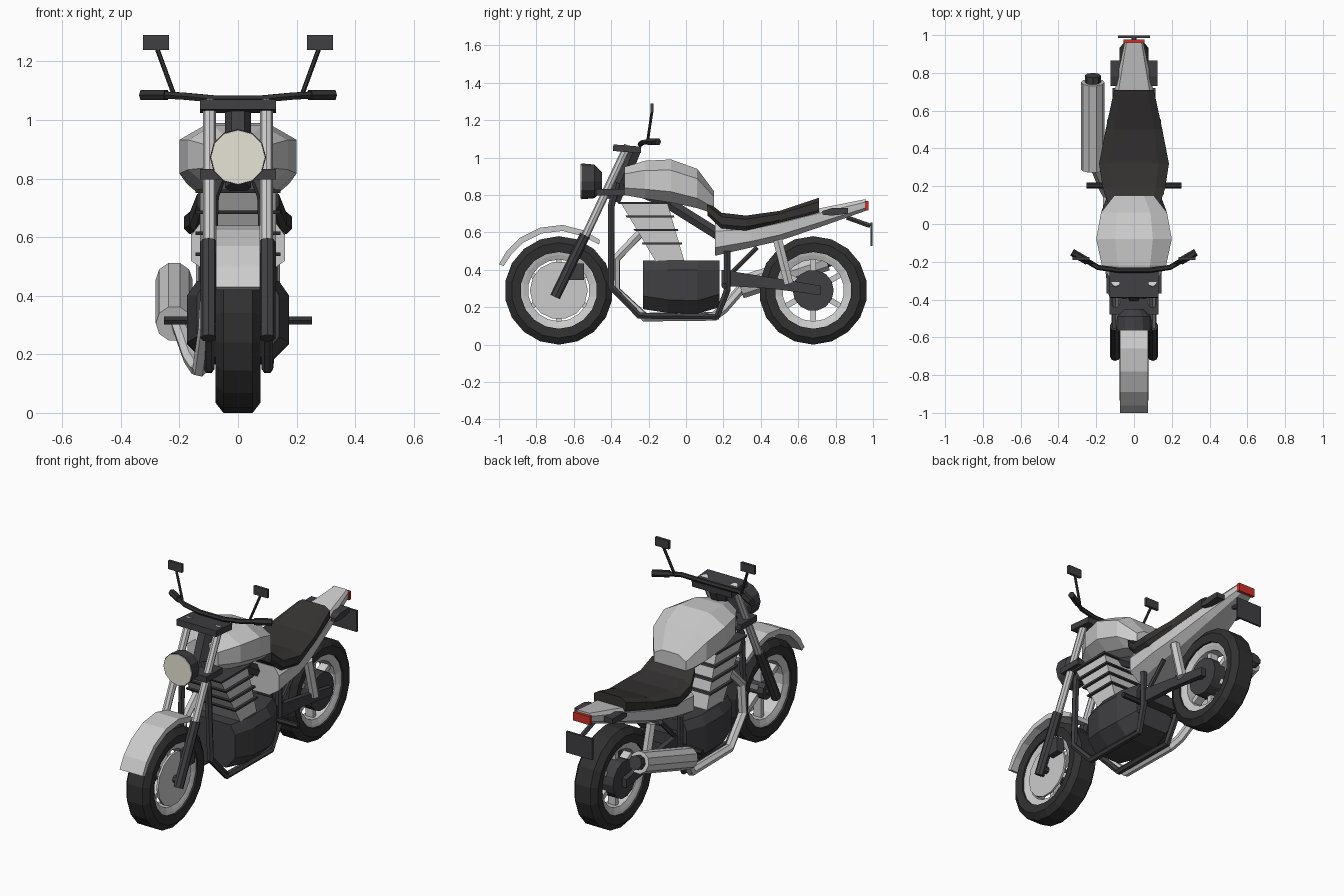
import bpy, bmesh
from math import sin, cos, pi
from mathutils import Vector, Matrix

if "Cube" in bpy.data.objects:
    bpy.data.objects.remove(bpy.data.objects["Cube"])


def mat(name, *rgb):
    m = bpy.data.materials.new(name)
    m.diffuse_color = (*rgb, 1)
    m.use_nodes = True
    m.node_tree.nodes["Principled BSDF"].inputs["Base Color"].default_value = m.diffuse_color
    return m


BLACK = mat("black_rubber", 0.03, 0.03, 0.03)
DARK = mat("dark_metal", 0.05, 0.05, 0.055)
SEAT = mat("seat_cover", 0.035, 0.033, 0.032)
RED = mat("red_lens", 0.6, 0.03, 0.02)
CREAM = mat("cream_lens", 0.8, 0.78, 0.68)


def add(name, data, m=None):
    o = bpy.data.objects.new(name, data)
    bpy.context.collection.objects.link(o)
    if m:
        data.materials.append(m)
    return o


def mesh(name, bm, m=None, mirror=False):
    bmesh.ops.recalc_face_normals(bm, faces=bm.faces)
    me = bpy.data.meshes.new(name)
    bm.to_mesh(me)
    bm.free()
    o = add(name, me, m)
    if mirror:
        o.modifiers.new("mirror", 'MIRROR')
    return o


def loft(name, rings, m=None, mirror=False, loop=False):
    """Bridge equal point rings; cap the ends, or close into a loop."""
    bm = bmesh.new()
    vs = [[bm.verts.new(p) for p in r] for r in rings]
    n = len(vs[0])
    for a, b in zip(vs, vs[1:] + (vs[:1] if loop else [])):
        for i in range(n):
            j = (i + 1) % n
            bm.faces.new((a[i], a[j], b[j], b[i]))
    if not loop:
        bm.faces.new(vs[0])
        bm.faces.new(vs[-1])
    return mesh(name, bm, m, mirror)


def box(name, c, size, m=None, mirror=False, tilt=0):
    bm = bmesh.new()
    bmesh.ops.create_cube(bm, size=1, matrix=Matrix.Translation(c)
                          @ Matrix.Rotation(tilt, 4, 'X') @ Matrix.Diagonal((*size, 1)))
    return mesh(name, bm, m, mirror)


def tube(name, pts, r, m=None, mirror=False, res=1):
    cu = bpy.data.curves.new(name, 'CURVE')
    cu.dimensions = '3D'
    cu.bevel_depth, cu.bevel_resolution, cu.use_fill_caps = r, res, True
    for s in ((1, -1) if mirror else (1,)):
        sp = cu.splines.new('POLY')
        sp.points.add(len(pts) - 1)
        for q, p in zip(sp.points, pts):
            q.co = (p[0] * s, p[1], p[2], 1)
        sp.use_smooth = False
    return add(name, cu, m)


def wheel_ring(name, y, profile, m=None, n=18):
    """Spin an (x, radius) profile round the axle at (y, 0.29)."""
    return loft(name, [[(x, y + r * sin(2 * pi * i / n), 0.29 - r * cos(2 * pi * i / n))
                        for x, r in profile] for i in range(n)], m, loop=True)


def disc(name, y, x0, x1, r, m=None, n=14, z=0.29):
    return loft(name, [[(x, y + r * cos(2 * pi * i / n), z + r * sin(2 * pi * i / n))
                        for i in range(n)] for x in (x0, x1)], m)


# wheels
for side, y in (("front", -0.68), ("rear", 0.68)):
    wheel_ring(side + "_tyre", y, [(-.05, .29), (.05, .29), (.077, .255), (.07, .205),
                                   (-.07, .205), (-.077, .255)], BLACK)
    wheel_ring(side + "_rim", y, [(-.06, .208), (.06, .208), (.055, .19), (.045, .165),
                                  (-.045, .165), (-.055, .19)])
    bm = bmesh.new()
    for i in range(6):
        bmesh.ops.create_cube(bm, size=1, matrix=Matrix.Translation((0, y, .29))
                              @ Matrix.Rotation(i * pi / 3, 4, 'X')
                              @ Matrix.Translation((0, 0, .1))
                              @ Matrix.Diagonal((.05, .03, .15, 1)))
    mesh(side + "_spokes", bm)
    disc(side + "_axle", y, -.11, .11, .022, DARK, 8)
    disc(side + "_hub", y, -.06, .06, .05, DARK, 10)
disc("front_brake_disc", -.68, .05, .062, .155)
box("front_brake_caliper", (.075, -.585, .39), (.05, .08, .09), DARK)
disc("rear_brake_drum", .68, -.075, .075, .11, DARK)

# front fender
outer = [(-1.0, .43), (-.96, .5), (-.89, .57), (-.78, .625), (-.66, .64), (-.55, .612), (-.46, .56)]
inner = [(-.975, .42), (-.935, .48), (-.87, .545), (-.77, .595), (-.66, .608), (-.56, .582), (-.465, .535)]
loft("front_fender", [[(-.075, *o), (.075, *o), (.075, *i), (-.075, *i)]
                      for o, i in zip(outer, inner)])

# fork, clamps and steering head
tube("fork_tube", [(.097, -.6, .45), (.097, -.31, 1.065)], .022, None, True, 2)
tube("fork_lower", [(.1, -.7, .255), (.1, -.54, .585)], .028, DARK, True, 2)
box("lower_clamp", (0, -.405, .815), (.26, .15, .035), DARK)
box("upper_clamp", (0, -.315, 1.047), (.26, .15, .035), DARK, tilt=-.08)
tube("steering_head", [(0, -.39, .77), (0, -.28, 1.04)], .045, DARK)

# headlight
loft("headlight_shell", [[(r * sin(i * pi / 6), y, .873 + r * cos(i * pi / 6)) for i in range(12)]
                         for y, r in ((-.56, .096), (-.49, .09), (-.45, .05))], DARK)
loft("headlight_lens", [[(r * sin(i * pi / 6), y, .873 + r * cos(i * pi / 6)) for i in range(12)]
                        for y, r in ((-.55, .094), (-.564, .092))], CREAM)

# handlebar and mirrors
bar = [(.08, -.245, 1.072), (.19, -.23, 1.082), (.25, -.195, 1.085), (.32, -.155, 1.085)]
tube("handlebar", [(-x, y, z) for x, y, z in bar[::-1]] + bar, .014, BLACK)
tube("handle_grip", [(.245, -.198, 1.085), (.328, -.15, 1.085)], .02, BLACK, True)
tube("mirror_stem", [(.22, -.205, 1.09), (.275, -.183, 1.24)], .008, BLACK, True)
box("mirror", (.28, -.182, 1.265), (.09, .016, .05), DARK, True)


# body shells: each section is y, half width, bottom z, top z
def shell(name, secs, top, lo, m=None):
    rings = []
    for y, w, zb, zt in secs:
        h = zt - zb
        half = [(w * top, zt), (w, zt - .25 * h), (w, zb + .25 * h), (w * lo, zb)]
        rings.append([(x, y, z) for x, z in half] + [(-x, y, z) for x, z in half[::-1]])
    return loft(name, rings, m)


shell("fuel_tank", [(-.33, .1, .8, .95), (-.22, .17, .78, .983), (-.08, .2, .76, .99),
                    (.06, .175, .73, .94), (.15, .105, .7, .82)], .5, .65)
shell("seat", [(.115, .14, .69, .765), (.19, .165, .62, .705), (.32, .185, .61, .69),
               (.5, .15, .65, .715), (.71, .105, .7, .785)], .7, .9, SEAT)
shell("tail_body", [(.155, .16, .475, .65), (.35, .16, .52, .65), (.5, .14, .555, .68),
                    (.72, .1, .63, .73), (.96, .05, .715, .778)], .8, .6)
box("tail_light", (0, .967, .742), (.11, .018, .05), RED)
box("plate", (0, .992, .59), (.17, .012, .125), DARK)
tube("plate_bracket", [(0, .86, .68), (0, .985, .635)], .014, DARK)
loft("grab_handle", [[(x, y, z) for x, z in ((.06, b), (.125, b), (.125, t), (.06, t))]
                     for y, b, t in ((.73, .695, .715), (.78, .69, .73), (.865, .7, .73))], DARK, True)

# engine: crankcase and finned cylinder
loft("crankcase", [[(x, y, z) for x, z in ((w * .6, zb), (w, zb + .07), (w, .4), (w * .8, .45),
                                          (-w * .8, .45), (-w, .4), (-w, zb + .07), (-w * .6, zb))]
                   for y, w, zb in ((-.23, .14, .19), (-.1, .175, .17), (.06, .175, .165), (.18, .13, .2))], DARK)


def slab(name, z0, z1, grow, m=None):
    rings = []
    for z in (z0, z1):
        t = (z - .45) / .31
        f, b, x = -.165 - .185 * t - grow, -.01 - .09 * t + grow, .13 + grow
        rings.append([(-x, f, z), (x, f, z), (x, b, z), (-x, b, z)])
    loft(name, rings, m)


slab("cylinder", .44, .76, 0)
for i in range(4):
    slab("cooling_fin", .535 + .072 * i, .547 + .072 * i, .015, DARK)

# frame
tube("frame_cradle", [(.04, -.37, .86), (.085, -.4, .74), (.1, -.4, .31), (.1, -.25, .155),
                      (.1, .165, .15), (.115, .22, .29), (.115, .22, .5)], .02, DARK, True)
tube("frame_backbone", [(0, -.34, .86), (0, -.1, .76), (0, .22, .56)], .035, DARK)
tube("frame_brace", [(.1, .24, .38), (.1, .38, .52)], .014, DARK, True)
tube("foot_peg", [(.1, .205, .315), (.252, .205, .315)], .016, BLACK, True)

# swingarm and shocks
loft("swingarm", [[(x, y, z) for x, z in ((.085, b), (.115, b), (.115, t), (.085, t))]
                  for y, b, t in ((.19, .315, .4), (.45, .3, .36), (.72, .265, .315))], DARK, True)
box("swingarm_pivot", (0, .22, .355), (.2, .06, .07), DARK)
tube("rear_shock", [(.115, .49, .56), (.115, .55, .325)], .028, None, True)

# exhaust
tube("exhaust_pipe", [(-.09, -.24, .6), (-.1, -.375, .46), (-.11, -.375, .29), (-.13, -.22, .147),
                      (-.14, .15, .152), (-.165, .2, .19), (-.205, .3, .305)], .026)
a, b = Vector((-.218, .29, .305)), Vector((-.218, .75, .455))
d = b - a
tube("muffler", [a, b], .063, None, False, 3)
tube("muffler_tip", [b - d * .02, b + d * .08], .042, DARK, False, 2)
